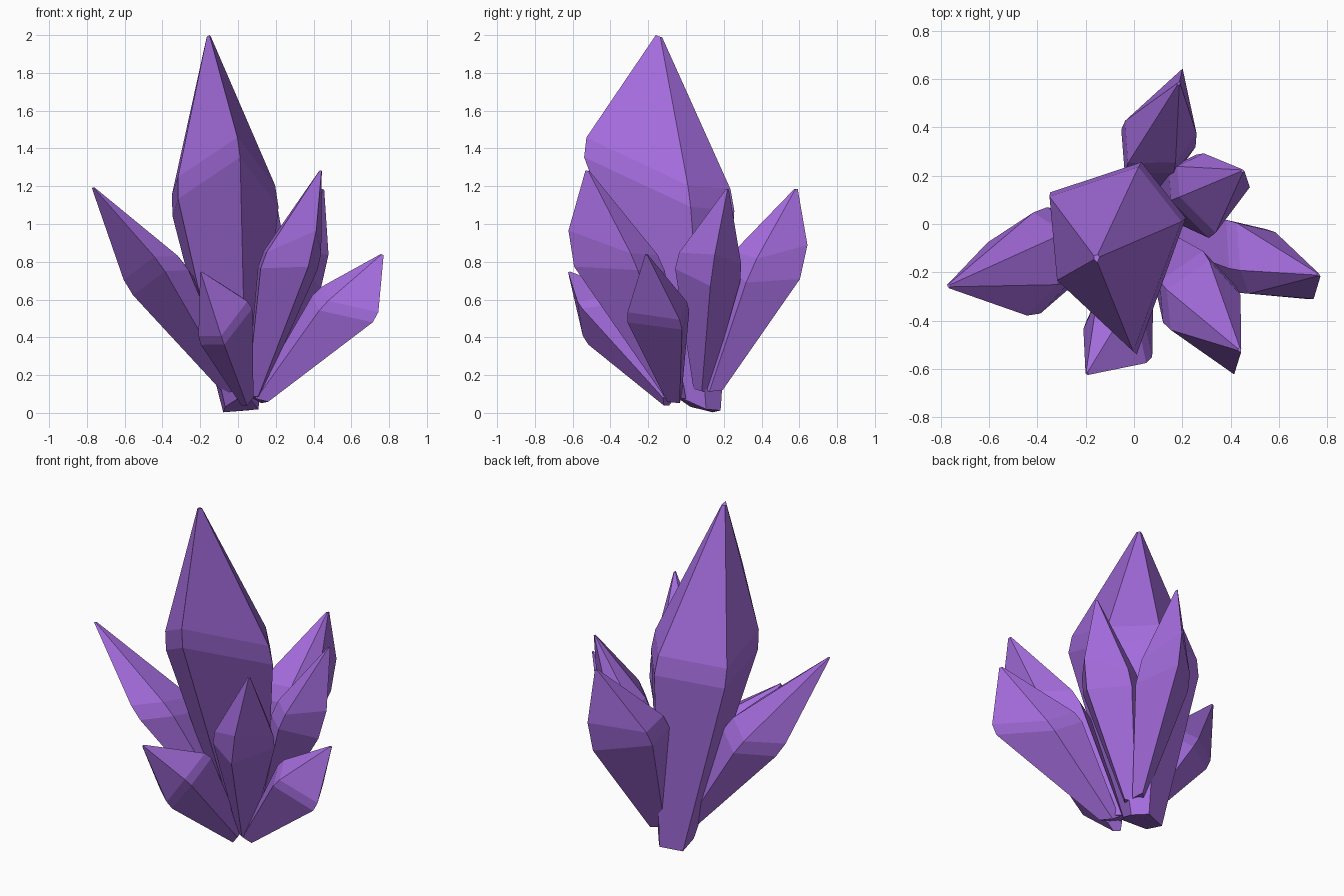
import bpy, bmesh
from mathutils import Vector

mat = bpy.data.materials.new("purple_crystal")
mat.diffuse_color = (0.37, 0.15, 0.72, 1)


def crystal(name, base, tip, shoulder, bevel=0.05, foot=0.22):
    """Faceted shard: small foot ring, chamfered shoulder ring, blunt tip.
    A shoulder point may carry its own chamfer length as a 4th value."""
    base, tip = Vector(base), Vector(tip)
    pts = [Vector(p[:3]) for p in shoulder]
    cut = [p[3] if len(p) > 3 else bevel for p in shoulder]
    mid = sum(pts, Vector()) / len(pts)
    feet = [base + (p - mid) * foot for p in pts]
    tips = [tip + (p - mid) * 0.04 for p in pts]
    low = [p + (f - p).normalized() * d for p, f, d in zip(pts, feet, cut)]
    high = [p + (t - p).normalized() * d for p, t, d in zip(pts, tips, cut)]
    bm = bmesh.new()
    rings = [[bm.verts.new(v) for v in r] for r in (feet, low, high, tips)]
    n = len(pts)
    for a, b in zip(rings, rings[1:]):
        for i in range(n):
            j = (i + 1) % n
            bm.faces.new((a[i], a[j], b[j], b[i]))
    bm.faces.new(rings[0][::-1])
    bm.faces.new(rings[-1])
    bmesh.ops.recalc_face_normals(bm, faces=bm.faces)
    me = bpy.data.meshes.new(name)
    bm.to_mesh(me)
    bm.free()
    me.materials.append(mat)
    ob = bpy.data.objects.new(name, me)
    bpy.context.collection.objects.link(ob)


# tall central shard
crystal("main_crystal", (0.01, 0.075, 0.034), (-0.155, -0.14, 1.992),
        [(-0.362, 0.13, 1.10), (0.03, 0.26, 1.13), (0.22, 0.02, 1.15),
         (0.01, -0.56, 1.41), (-0.33, -0.24, 1.19)], 0.06, 0.32)

# shards leaning outward around it
crystal("left_crystal", (-0.02, 0.0, 0.11), (-0.765, -0.255, 1.192),
        [(-0.41, -0.39, 0.79), (-0.28, -0.25, 0.80), (-0.25, -0.02, 0.76),
         (-0.39, 0.07, 0.68), (-0.59, -0.06, 0.66)])
crystal("back_crystal", (0.08, 0.13, 0.12), (0.185, 0.58, 1.185),
        [(0.205, 0.66, 0.79, 0.1), (0.27, 0.34, 0.755, 0.07),
         (0.17, 0.22, 0.82), (-0.045, 0.22, 0.81), (-0.06, 0.41, 0.77)])
crystal("back_right_crystal", (0.09, 0.085, 0.12), (0.448, 0.22, 1.183),
        [(0.27, 0.30, 0.74), (0.485, 0.135, 0.75, 0.09), (0.325, -0.065, 0.81),
         (0.16, 0.10, 0.80), (0.15, 0.24, 0.77)])
crystal("front_right_crystal", (0.08, -0.05, 0.08), (0.437, -0.52, 1.282),
        [(0.405, -0.652, 0.86, 0.11), (0.125, -0.43, 0.81), (0.11, -0.25, 0.82),
         (0.30, -0.12, 0.80), (0.44, -0.27, 0.80)])
crystal("front_crystal", (0.05, -0.09, 0.065), (-0.195, -0.618, 0.743),
        [(0.075, -0.57, 0.575), (0.01, -0.28, 0.62), (-0.15, -0.29, 0.55),
         (-0.21, -0.42, 0.38), (-0.08, -0.54, 0.38)], 0.03)
crystal("right_crystal", (0.11, -0.065, 0.07), (0.762, -0.21, 0.838),
        [(0.74, -0.32, 0.50), (0.57, -0.02, 0.465), (0.40, 0.02, 0.57),
         (0.41, -0.19, 0.65), (0.45, -0.295, 0.57)], 0.035)
